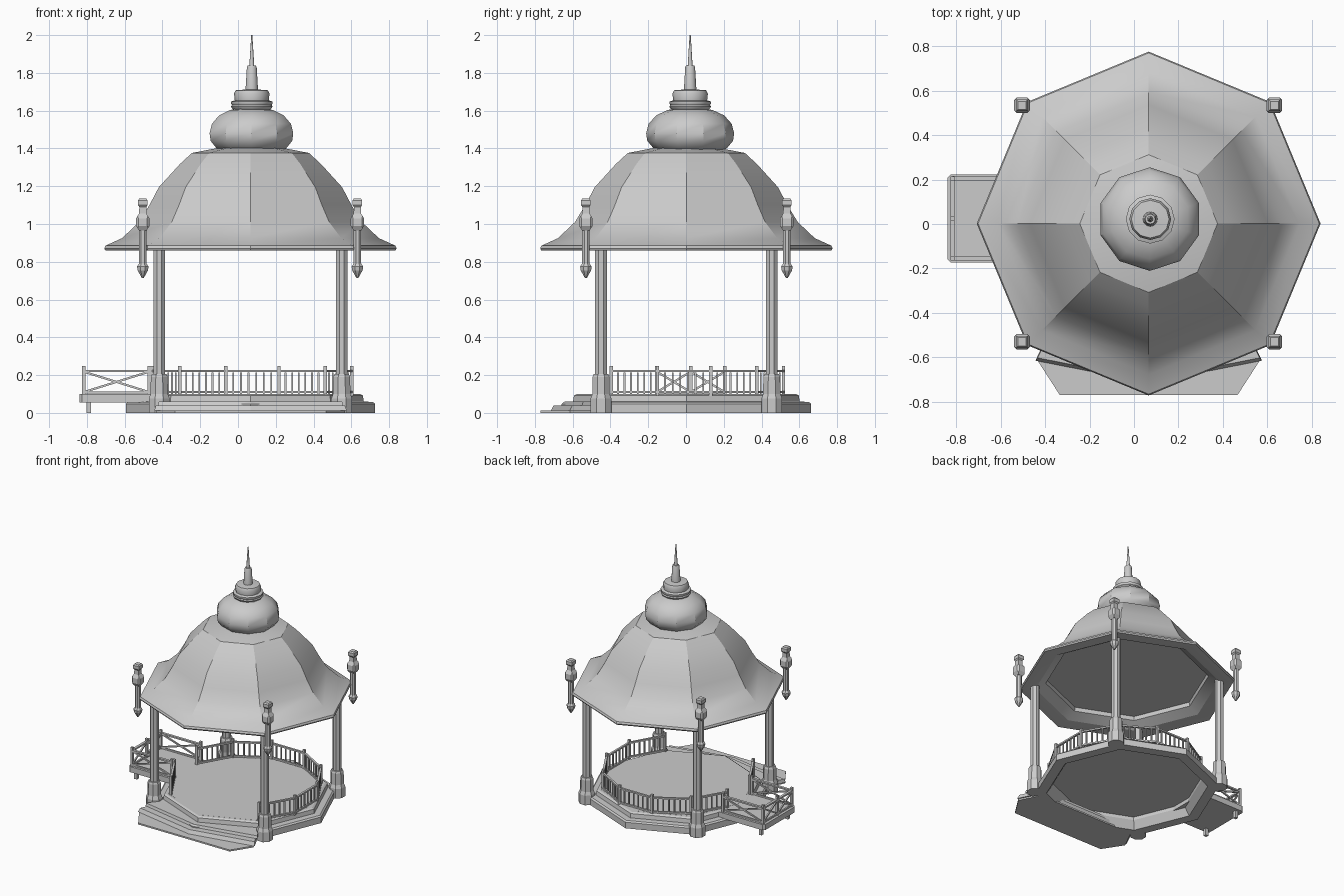
import bpy, bmesh
from math import sin, cos, pi, radians
from mathutils import Vector

if "Cube" in bpy.data.objects:
    bpy.data.objects.remove(bpy.data.objects["Cube"])

CX, CY = 0.066, 0.002


def finish(name, bm, smooth=None):
    bmesh.ops.recalc_face_normals(bm, faces=bm.faces)
    me = bpy.data.meshes.new(name)
    bm.to_mesh(me)
    bm.free()
    ob = bpy.data.objects.new(name, me)
    bpy.context.collection.objects.link(ob)
    if smooth:
        bpy.ops.object.select_all(action='DESELECT')
        bpy.context.view_layer.objects.active = ob
        ob.select_set(True)
        bpy.ops.object.shade_smooth_by_angle(angle=radians(smooth))
    return ob


def lathe(bm, prof, n, x=CX, y=CY, phase=0.0, closed=False):
    """Turn an (r, z) profile into an n-sided solid."""
    rings = [[bm.verts.new((x + r * cos(phase + 2 * pi * i / n),
                            y + r * sin(phase + 2 * pi * i / n), z)) for i in range(n)]
             for r, z in prof]
    pairs = list(zip(rings, rings[1:]))
    if closed:
        pairs.append((rings[-1], rings[0]))
    else:
        bm.faces.new(rings[0])
        bm.faces.new(rings[-1])
    for a, b in pairs:
        for i in range(n):
            j = (i + 1) % n
            bm.faces.new((a[i], a[j], b[j], b[i]))


def prism(bm, pts, z0, z1, shrink=1.0):
    a = [bm.verts.new((x, y, z0)) for x, y in pts]
    b = [bm.verts.new((CX + (x - CX) * shrink, y * shrink, z1)) for x, y in pts]
    bm.faces.new(a)
    bm.faces.new(b)
    for i in range(len(pts)):
        j = (i + 1) % len(pts)
        bm.faces.new((a[i], a[j], b[j], b[i]))


def bar(bm, p, q, w=0.012, h=None):
    """Square bar from p to q."""
    p, q = Vector(p), Vector(q)
    d = (q - p).normalized()
    side = d.cross(Vector((0, 0, 1)))
    side = side.normalized() if side.length > 1e-4 else Vector((1, 0, 0))
    up = side.cross(d) * (h or w) / 2
    side = side * w / 2
    a, b = [[bm.verts.new(c + side * s + up * t) for s, t in
             ((-1, -1), (1, -1), (1, 1), (-1, 1))] for c in (p, q)]
    bm.faces.new(a)
    bm.faces.new(b)
    for i in range(4):
        j = (i + 1) % 4
        bm.faces.new((a[i], a[j], b[j], b[i]))


# Stepped octagonal plinth with a deck flush to its rim
bm = bmesh.new()
lathe(bm, [(0.66, 0), (0.66, 0.048), (0.648, 0.058), (0.60, 0.06), (0.595, 0.092),
           (0.58, 0.10), (0.54, 0.10), (0.54, 0.06), (0.58, 0)], 8, closed=True)
finish("plinth", bm)
bm = bmesh.new()
lathe(bm, [(0.56, 0.085), (0.56, 0.1005)], 8)
finish("deck", bm)

# Front steps with sloping risers
bm = bmesh.new()
for z0, z1, shrink, pts in (
        (0, 0.012, 1, [(-0.50, -0.615), (-0.40, -0.77), (0.40, -0.77), (0.50, -0.615), (0.42, -0.46), (-0.42, -0.46)]),
        (0.012, 0.04, 0.98, [(-0.51, -0.615), (0, -0.715), (0.51, -0.615), (0.44, -0.47), (-0.44, -0.47)]),
        (0.04, 0.06, 0.99, [(-0.49, -0.55), (0, -0.65), (0.49, -0.55), (0.44, -0.47), (-0.44, -0.47)])):
    prism(bm, [(CX + x, y) for x, y in pts], z0, z1, shrink)
finish("front_steps", bm)

# Four pillars, and hanging posts on the eave corners
bm, bh = bmesh.new(), bmesh.new()
for sx in (-1, 1):
    for sy in (-1, 1):
        lathe(bm, [(0.06, 0), (0.06, 0.075), (0.05, 0.10), (0.048, 0.19), (0.042, 0.205), (0.033, 0.206),
                   (0.033, 0.905)], 8, CX + sx * 0.483, CY + sy * 0.452, pi / 8)
        x, y = CX - 0.002 + sx * 0.568, CY + sy * 0.532
        lathe(bh, [(0.006, 0.715), (0.03, 0.755), (0.033, 0.775), (0.022, 0.79), (0.022, 0.97)], 8, x, y, pi / 8)
        # squared block and cap
        lathe(bh, [(0.028, 0.965), (0.05, 0.99), (0.05, 1.03), (0.028, 1.055), (0.026, 1.09), (0.036, 1.10),
                   (0.036, 1.125), (0.026, 1.135)], 4, x, y, pi / 4)
bmesh.ops.bevel(bh, geom=[e for e in bh.edges if len(e.link_faces) == 2 and e.calc_length() > 0.035
                          and abs(e.verts[0].co.z - e.verts[1].co.z) > 0.038
                          and 0.98 < e.verts[0].co.z < 1.04 and 0.98 < e.verts[1].co.z < 1.04],
                offset=0.012, segments=1, affect='EDGES')
finish("pillars", bm)
finish("eave_posts", bh)

# Bell-shaped octagonal roof with recessed ceiling
bm = bmesh.new()
lathe(bm, [(0.58, 0.94), (0.585, 0.91), (0.66, 0.868), (0.75, 0.86), (0.768, 0.86), (0.774, 0.87),
           (0.768, 0.885), (0.68, 0.925), (0.59, 1.01), (0.535, 1.10), (0.485, 1.195),
           (0.373, 1.318), (0.31, 1.376), (0.16, 1.405)], 8)
finish("roof", bm, 25)

# Bulb, collars and spire
bm = bmesh.new()
lathe(bm, [(0.165, 1.385), (0.195, 1.402), (0.227, 1.44), (0.233, 1.48), (0.22, 1.53), (0.18, 1.575),
           (0.12, 1.603), (0.085, 1.61)], 10, 0.071, 0.022, pi / 2)
finish("bulb", bm, 34)
bm = bmesh.new()
lathe(bm, [(0.09, 1.60), (0.105, 1.612), (0.11, 1.622), (0.105, 1.63), (0.11, 1.637), (0.11, 1.648),
           (0.09, 1.655), (0.094, 1.69), (0.085, 1.708), (0.033, 1.712), (0.026, 1.83),
           (0.022, 1.838), (0.013, 1.838), (0.003, 2.0)], 12, 0.073, 0.022)
finish("spire", bm, 35)

# Twelve-sided balustrade, open at the front and at the side balcony
bm = bmesh.new()
R = 0.545


def rim(deg, z):
    return Vector((CX + 0.01 + R * cos(radians(deg)), CY - 0.012 + R * sin(radians(deg)), z))


for a in list(range(-45, 165, 30)) + [195]:
    b = a + 30
    for z in (0.11, 0.222):
        bar(bm, rim(a, z), rim(b, z), 0.016, 0.012)
    for d in (a, b):
        bar(bm, rim(d, 0.09), rim(d, 0.248), 0.018)
    for k in range(1, 7):
        bar(bm, rim(a, 0.1).lerp(rim(b, 0.1), k / 7), rim(a, 0.215).lerp(rim(b, 0.215), k / 7), 0.009)
finish("balustrade", bm)

# Side balcony floor with legs
bm = bmesh.new()
Y0, Y1 = -0.173, 0.223
prism(bm, [(-0.84, Y0 + 0.015), (-0.825, Y0), (-0.44, Y0), (-0.44, Y1), (-0.825, Y1), (-0.84, Y1 - 0.015)],
      0.055, 0.099)
for y in (-0.14, 0.19):
    bar(bm, (-0.79, y, 0), (-0.79, y, 0.06), 0.024)
finish("balcony_floor", bm)

# Cross-braced balcony railing
bm = bmesh.new()
corners = [(-0.47, -0.155), (-0.817, -0.155), (-0.817, 0.025), (-0.817, 0.205), (-0.47, 0.205)]
for (x0, y0), (x1, y1) in zip(corners, corners[1:]):
    bar(bm, (x0, y0, 0.222), (x1, y1, 0.222), 0.02, 0.012)
    bar(bm, (x0, y0, 0.108), (x1, y1, 0.108), 0.012)
    bar(bm, (x0, y0, 0.11), (x1, y1, 0.218), 0.011)
    bar(bm, (x0, y0, 0.218), (x1, y1, 0.11), 0.011)
for x, y in corners:
    bar(bm, (x, y, 0.09), (x, y, 0.248), 0.018)
finish("balcony_railing", bm)
